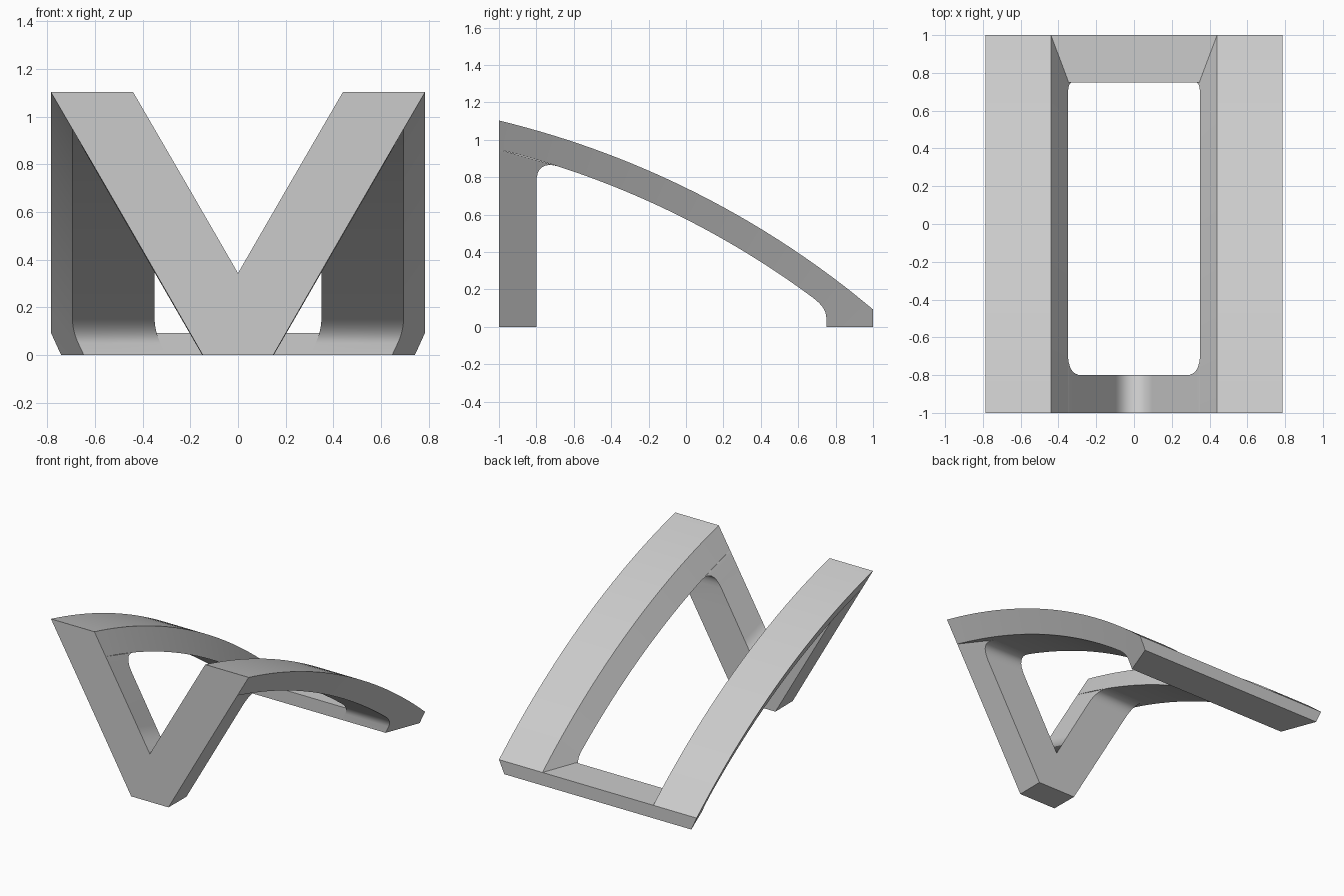
import bpy, bmesh, math

if "Cube" in bpy.data.objects:
    bpy.data.objects.remove(bpy.data.objects["Cube"])

# Side-view circle that the whole stand is swept around
CY, CZ, R = -2.15, -3.66, 4.9
THICK = 0.15           # rail thickness
LEAN = 0.599           # inward lean per unit of depth
INNER, OUTER = 0.44, 0.785

grey = bpy.data.materials.new("light_grey")
grey.use_nodes = True
grey.diffuse_color = (0.6, 0.6, 0.6, 1)
grey.node_tree.nodes["Principled BSDF"].inputs["Base Color"].default_value = (0.6, 0.6, 0.6, 1)


def radius(p):
    return math.hypot(p[0] - CY, p[1] - CZ)


def arc_z(y, r):
    return CZ + math.sqrt(r * r - (y - CY) ** 2)


def inner(p):
    return max(0.0, INNER - LEAN * (R - radius(p)))


def outer(p):
    return OUTER - LEAN * (R - radius(p))


def leg_outer(p):
    return min(outer(p), 0.15 + p[1] / math.sqrt(3))


def fillet(a, c, b, n=8):
    """Rounded corner from a to b around corner point c."""
    pts = []
    for i in range(n + 1):
        t = i / n
        pts.append(tuple((1 - t) ** 2 * a[k] + 2 * t * (1 - t) * c[k] + t * t * b[k] for k in (0, 1)))
    return pts


def build(name, stations, lo, hi):
    """Skin pairs of side-view points between two x limits, mirrored in x."""
    bm = bmesh.new()
    rings = []
    for a, b in stations:
        corners = ((lo(a), a), (hi(a), a), (hi(b), b), (lo(b), b))
        rings.append([bm.verts.new((x, p[0], p[1])) for x, p in corners])
    faces = [rings[0], rings[-1]]
    for r, s in zip(rings, rings[1:]):
        for i in range(4):
            j = (i + 1) % 4
            faces.append([r[i], r[j], s[j], s[i]])
    for f in faces:
        if any(v.co.x > 1e-5 for v in f):      # leave the centre plane open
            bm.faces.new(f)
    bmesh.ops.recalc_face_normals(bm, faces=bm.faces)
    # make the open half face outward
    if bm.calc_volume(signed=True) < 0:
        bmesh.ops.reverse_faces(bm, faces=bm.faces)
    mesh = bpy.data.meshes.new(name)
    bm.to_mesh(mesh)
    bm.free()
    mesh.materials.append(grey)
    obj = bpy.data.objects.new(name, mesh)
    bpy.context.collection.objects.link(obj)
    mirror = obj.modifiers.new("mirror", "MIRROR")
    mirror.use_clip = True
    bpy.ops.object.select_all(action="DESELECT")
    obj.select_set(True)
    bpy.context.view_layer.objects.active = obj
    bpy.ops.object.shade_smooth_by_angle(angle=math.radians(25))
    return obj


# Curved side rails, with a foot at the rear
low = R - THICK
under = [(y, arc_z(y, low)) for y in [-0.96 + 1.64 * i / 24 for i in range(25)]]
under += fillet(under[-1], (0.75, arc_z(0.75, low)), (0.75, 0.05))[1:]
under.append((0.75, 0.0))
rail = [((-1, arc_z(-1, R)), (-1, arc_z(-1, low)))]
for p in under:
    y = CY + (p[0] - CY) * R / radius(p)
    rail.append(((y, arc_z(y, R)), p))
rail.append(((1, arc_z(1, R)), (1, 0)))
build("side_rails", rail, inner, outer)

# V-shaped front leg, rounded into the rails
valley = R - INNER / LEAN
back = [(-0.8, 0.1), (-0.8, arc_z(-0.8, valley)), (-0.8, 0.45), (-0.8, 0.62)]
back += fillet((-0.8, 0.77), (-0.8, arc_z(-0.8, low)), (-0.68, arc_z(-0.68, low)))
leg = [((-1, 0), (-0.8, 0))]
leg += [((-1, arc_z(-1, radius(p))), p) for p in back]
build("front_leg", leg, inner, leg_outer)

# Flat bar joining the rear feet
top = arc_z(1, R)
build("rear_bar", [((0.75, 0), (1, 0)), ((0.75, top), (1, top))], lambda p: 0.0, inner)
